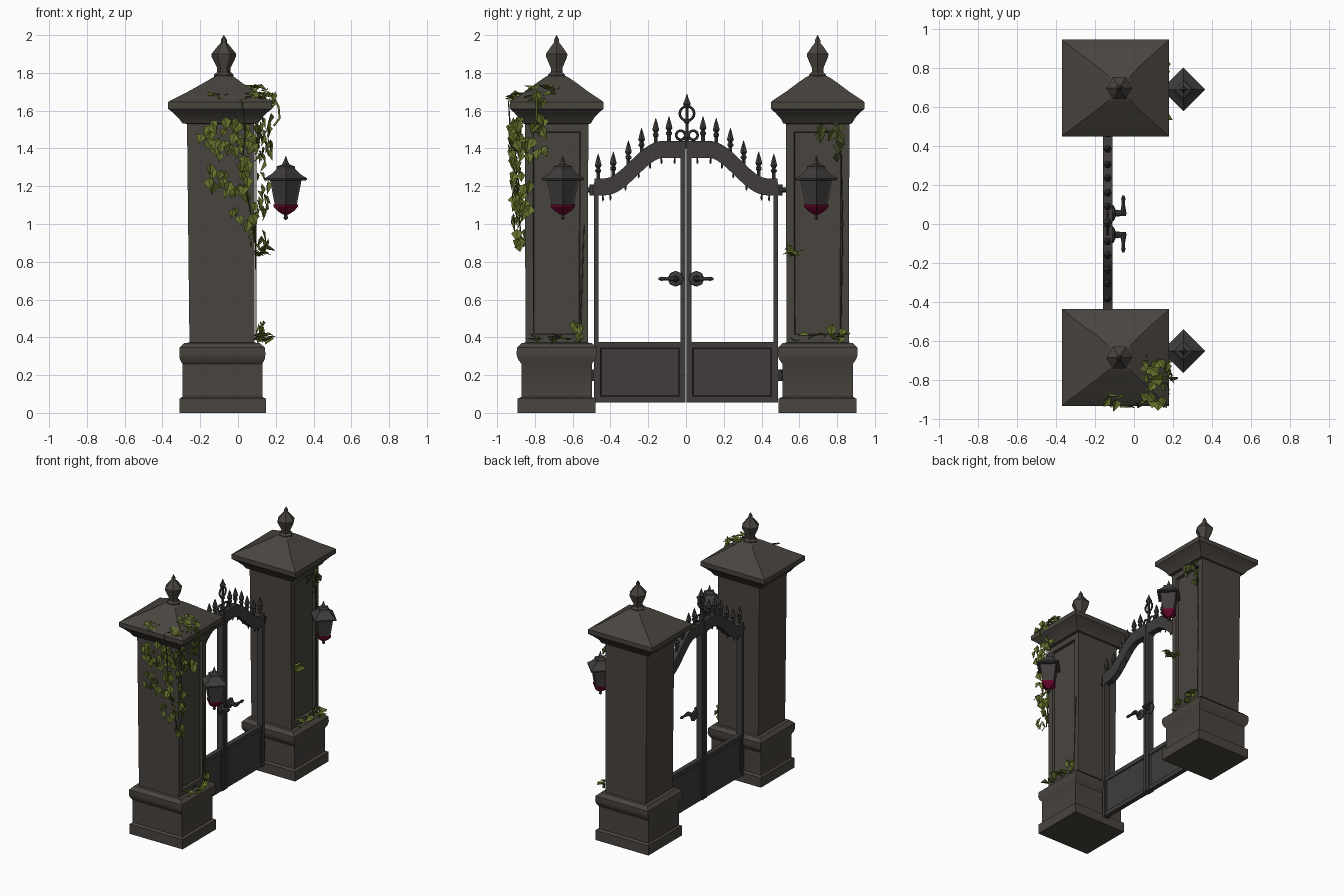
import bpy, bmesh, math, random
from mathutils import Vector, Matrix

if "Cube" in bpy.data.objects:
    bpy.data.objects.remove(bpy.data.objects["Cube"])
random.seed(7)


def material(name, rgb):
    m = bpy.data.materials.new(name)
    m.diffuse_color = (*rgb, 1)
    m.use_nodes = True
    m.node_tree.nodes["Principled BSDF"].inputs["Base Color"].default_value = m.diffuse_color
    return m


STONE = material("dark stone", (0.066, 0.058, 0.049))
IRON = material("dark iron", (0.05, 0.046, 0.043))
LEAF = material("leaf green", (0.13, 0.165, 0.025))
DARK = material("dark leaf", (0.06, 0.075, 0.018))
RED = material("lantern red", (0.13, 0.002, 0.025))


def finish(name, bm, mat, angle=35):
    bmesh.ops.recalc_face_normals(bm, faces=bm.faces)
    me = bpy.data.meshes.new(name)
    bm.to_mesh(me)
    bm.free()
    ob = bpy.data.objects.new(name, me)
    bpy.context.collection.objects.link(ob)
    me.materials.append(mat)
    if angle:
        bpy.ops.object.select_all(action='DESELECT')
        ob.select_set(True)
        bpy.context.view_layer.objects.active = ob
        bpy.ops.object.shade_smooth_by_angle(angle=math.radians(angle))
    return ob


def loft(bm, rings):
    """Skin closed rings of points and cap both ends."""
    rows = [[bm.verts.new(p) for p in r] for r in rings]
    n = len(rows[0])
    for a, b in zip(rows, rows[1:]):
        for i in range(n):
            bm.faces.new((a[i], a[(i + 1) % n], b[(i + 1) % n], b[i]))
    bm.faces.new(rows[0][::-1])
    bm.faces.new(rows[-1])


def lathe(bm, profile, loc, n=8, axis=None):
    rot = Vector((0, 0, 1)).rotation_difference(Vector(axis or (0, 0, 1)))
    loft(bm, [[Vector(loc) + rot @ Vector((max(r, .001) * math.cos(2 * math.pi * i / n),
                                           max(r, .001) * math.sin(2 * math.pi * i / n), z))
               for i in range(n)] for r, z in profile])


def box(bm, x0, x1, y0, y1, z0, z1):
    loft(bm, [[(x0, y0, z), (x1, y0, z), (x1, y1, z), (x0, y1, z)] for z in (z0, z1)])


def tube(name, pts, r, mat):
    cu = bpy.data.curves.new(name, 'CURVE')
    cu.dimensions = '3D'
    cu.bevel_depth, cu.bevel_resolution, cu.use_fill_caps = r, 1, True
    sp = cu.splines.new('POLY')
    sp.points.add(len(pts) - 1)
    for p, q in zip(sp.points, pts):
        p.co = (*q, 1)
    ob = bpy.data.objects.new(name, cu)
    cu.materials.append(mat)
    bpy.context.collection.objects.link(ob)


# Pillars: rows are z, centre x, half x, half y
PILLAR = [(0, -.081, .228, .206), (.075, -.081, .228, .206), (.085, -.083, .212, .187),
          (.26, -.083, .212, .187), (.285, -.083, .225, .205), (.31, -.083, .228, .212),
          (.345, -.083, .226, .21), (.37, -.085, .2, .185), (.372, -.085, .172, .165),
          (1.53, -.092, .178, .168), (1.532, -.093, .2, .182), (1.56, -.094, .22, .197),
          (1.59, -.095, .25, .225), (1.61, -.095, .275, .248), (1.645, -.095, .275, .248),
          (1.655, -.094, .262, .236), (1.70, -.088, .178, .168), (1.745, -.08, .105, .108),
          (1.775, -.075, .06, .065), (1.785, -.075, .04, .045)]
FINIAL = [(.05, 1.775), (.052, 1.79), (.035, 1.805), (.035, 1.825), (.064, 1.885), (.066, 1.9),
          (.03, 1.945), (.016, 1.96), (.016, 1.975), (.0, 2.0)]
for side, cy in (("left", -.685), ("right", .697)):
    bm = bmesh.new()
    loft(bm, [[(cx + hx * sx, cy + hy * sy, z) for sx, sy in ((-1, -1), (1, -1), (1, 1), (-1, 1))]
              for z, cx, hx, hy in PILLAR])
    bmesh.ops.recalc_face_normals(bm, faces=bm.faces)
    # recessed panel on the shaft's outer face
    face = [f for f in bm.faces if f.normal.x > .9 and f.calc_area() > .2]
    bmesh.ops.inset_region(bm, faces=face, thickness=.06, depth=0)
    bmesh.ops.inset_region(bm, faces=face, thickness=.006, depth=-.018)
    finish(side + "_pillar", bm, STONE)
    bm = bmesh.new()
    lathe(bm, FINIAL, (-.075, cy, 0), 6)
    finish(side + "_finial", bm, STONE, 40)

# Lanterns, square and turned 45 degrees
for side, cy in (("left", -.652), ("right", .69)):
    at = (.253, cy, 0)
    bm = bmesh.new()
    lathe(bm, [(.058, 1.10), (.085, 1.24)], at, 4)
    bmesh.ops.recalc_face_normals(bm, faces=bm.faces)
    panes = [f for f in bm.faces if abs(f.normal.z) < .7]
    bmesh.ops.inset_individual(bm, faces=panes, thickness=.01, depth=-.004)
    finish(side + "_lantern_body", bm, IRON, 20)
    bm = bmesh.new()
    lathe(bm, [(.085, 1.23), (.112, 1.232), (.112, 1.242), (.075, 1.265), (.05, 1.29),
               (.048, 1.305), (.02, 1.315), (.012, 1.33), (0, 1.36)], at, 4)
    lathe(bm, [(0, 1.02), (.013, 1.032), (.008, 1.045), (.015, 1.06)], at, 6)
    finish(side + "_lantern_roof", bm, IRON, 20)
    bm = bmesh.new()
    lathe(bm, [(.015, 1.05), (.045, 1.07), (.064, 1.09), (.066, 1.102)], at, 4)
    finish(side + "_lantern_bottom", bm, RED, 20)

# Gate leaves
GX, T = -.135, .024


def arch(y):
    """Centre height of the S-curved top rail."""
    t = min(1, max(0, (.43 - abs(y)) / .31))
    return 1.197 + .198 * t * t * (3 - 2 * t)


SPEAR = [(.011, -.02), (.011, .03), (.018, .035), (.018, .045), (.01, .052), (.021, .068),
         (.012, .1), (0, .13)]
for side, s in (("left", -1), ("right", 1)):
    bm = bmesh.new()
    for y0, y1, z1 in ((.003, .028, 1.41), (.462, .486, 1.22)):
        box(bm, GX - T, GX + T, *sorted((s * y0, s * y1)), .055, z1)
    rings = []
    for i in range(25):
        y = .003 + .482 * i / 24
        slope = (arch(y + .01) - arch(y - .01)) / .02 if y > .02 else 0
        h = .045 * math.sqrt(1 + .6 * slope * slope)
        z = arch(y)
        rings.append([(GX + dx, s * y, z + dz) for dx, dz in
                      ((-T, -h), (T, -h), (T, h), (-T, h))])
    loft(bm, rings)
    finish(side + "_gate_frame", bm, IRON)

    bm = bmesh.new()
    box(bm, GX - .018, GX + .018, *sorted((s * .003, s * .484)), .056, .376)
    bmesh.ops.recalc_face_normals(bm, faces=bm.faces)
    big = [f for f in bm.faces if abs(f.normal.x) > .9]
    bmesh.ops.inset_individual(bm, faces=big, thickness=.045, depth=0)
    bmesh.ops.inset_individual(bm, faces=big, thickness=.006, depth=-.008)
    finish(side + "_gate_panel", bm, IRON)

    # spear points above and small drops below the rail
    bm = bmesh.new()
    for y in (.09, .16, .235, .305, .385, .465):
        lathe(bm, SPEAR, (GX, s * y, arch(y) + .045), 6)
    for y in (.06, .13, .19, .25, .32, .40, .44):
        lathe(bm, [(0, -.03), (.006, -.02), (.004, 0), (.004, .03)],
              (GX, s * y, arch(y) - .048), 5)
    finish(side + "_spears", bm, IRON)

    # hinges, door rose and lever
    bm = bmesh.new()
    for z in (.2, 1.18):
        lathe(bm, [(.013, 0), (.013, .08)], (GX, s * .46, z), 8, (0, s, 0))
        lathe(bm, [(.018, -.03), (.018, .03)], (GX, s * .492, z), 8)
    lathe(bm, [(.03, 0), (.042, .006), (.04, .014), (.018, .022), (.012, .07), (.006, .078)],
          (GX + .018, s * .055, .71), 8, (1, 0, 0))
    lathe(bm, [(.014, -.015), (.013, .02), (.008, .05), (.011, .075), (.006, .09)],
          (GX + .08, s * .055, .71), 8, (0, s, 0))
    finish(side + "_handle_and_hinges", bm, IRON)

# Centre ornament with rings
bm = bmesh.new()
lathe(bm, [(.014, 1.40), (.014, 1.45), (.022, 1.46), (.01, 1.475), (.009, 1.53), (.018, 1.54),
           (.009, 1.55), (.009, 1.615), (.024, 1.635), (.012, 1.66), (0, 1.69)], (GX, .005, 0), 6)
finish("centre_spear", bm, IRON)
for name, y, z, r in (("left_ring", -.028, 1.47, .024), ("right_ring", .038, 1.47, .024),
                      ("top_ring", .005, 1.585, .038)):
    bpy.ops.mesh.primitive_torus_add(location=(GX, y, z), rotation=(0, math.pi / 2, 0),
                                     major_radius=r, minor_radius=.007,
                                     major_segments=16, minor_segments=6)
    bpy.context.object.name = name
    bpy.context.object.data.materials.append(IRON)


# Ivy: folded leaves scattered in boxes; direction is where the leaf faces
def ivy(name, groups, mat):
    bm = bmesh.new()
    for count, lo, hi, face in groups:
        for _ in range(count):
            p = Vector([random.uniform(a, b) for a, b in zip(lo, hi)])
            n = (Vector(face) + Vector([random.uniform(-.45, .45) for _ in range(3)])).normalized()
            down = Vector((random.uniform(-.5, .5), random.uniform(-.5, .5), -1))
            if abs(face[2]) > .5:
                a = random.uniform(0, 6.28)
                down = Vector((math.cos(a), math.sin(a), -.2))
            d = (down - n * down.dot(n)).normalized()
            w, s = n.cross(d), random.uniform(.05, .075)
            base, tip = p - d * s * .5, p + d * s * .55
            l, r = (p + w * k * s * .42 - d * s * .15 + n * s * .15 for k in (-1, 1))
            v = [bm.verts.new(q) for q in (base, l, tip, r)]
            bm.faces.new((v[0], v[1], v[2]))
            bm.faces.new((v[0], v[2], v[3]))
    finish(name, bm, mat, 0)


F, R, U = (0, -1, 0), (1, 0, 0), (0, 0, 1)
ivy("hanging_ivy", [
    (30, (-.16, -.93, 1.38), (.10, -.87, 1.54), F),
    (5, (-.22, -.92, 1.42), (-.12, -.87, 1.5), F),
    (24, (-.16, -.92, 1.15), (.08, -.87, 1.36), F),
    (10, (-.03, -.92, .98), (.09, -.87, 1.15), F),
    (24, (.10, -.93, 1.36), (.18, -.74, 1.56), R),
    (20, (.10, -.92, 1.02), (.16, -.83, 1.38), R),
    (7, (.05, -.90, .87), (.16, -.85, 1.0), R)], LEAF)
ivy("cap_ivy", [
    (20, (-.14, -.93, 1.66), (.16, -.83, 1.69), U),
    (18, (.03, -.88, 1.68), (.17, -.68, 1.74), U),
    (6, (.15, -.90, 1.60), (.20, -.74, 1.68), R)], LEAF)
ivy("ledge_ivy", [
    (10, (.10, -.84, .38), (.17, -.56, .41), U),
    (5, (.10, -.60, .39), (.13, -.55, .47), R),
    (10, (.10, .55, .38), (.17, .85, .42), U),
    (4, (.10, .76, .39), (.13, .83, .44), R),
    (8, (.10, .53, .83), (.17, .62, .87), U)], LEAF)
ivy("dark_ivy", [(6, (.09, .70, 1.46), (.14, .82, 1.51), R),
                 (6, (.09, .79, 1.34), (.13, .83, 1.47), R)], DARK)

# Vine stems
tube("cap_vine", [(.02, -.78, 1.72), (.12, -.79, 1.69), (.19, -.79, 1.67), (.215, -.79, 1.62),
                  (.22, -.79, 1.56), (.19, -.80, 1.52)], .006, LEAF)
tube("hanging_vine", [(.0, -.86, 1.67), (.02, -.94, 1.65), (.04, -.93, 1.5), (.02, -.9, 1.3),
                      (.06, -.89, 1.1), (.09, -.87, .9)], .004, DARK)
tube("left_creeper", [(.09, -.54, 1.0), (.095, -.55, .7), (.095, -.56, .4)], .003, DARK)
tube("right_creeper", [(.092, .70, 1.5), (.095, .82, 1.48), (.095, .83, 1.0), (.095, .82, .4)],
     .003, DARK)
